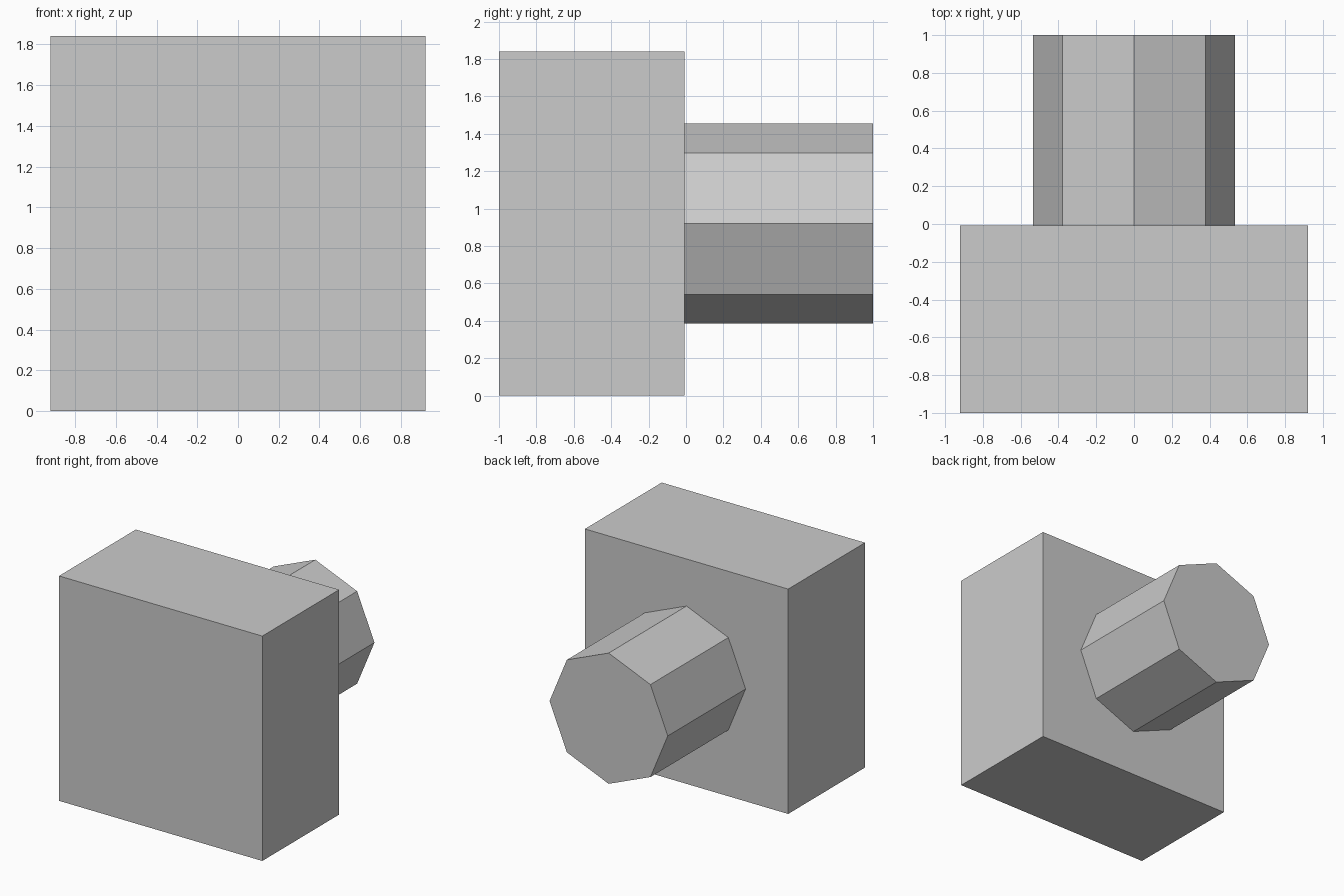
import bpy
import bmesh
import math
from mathutils import Matrix

if "Cube" in bpy.data.objects:
    bpy.data.objects.remove(bpy.data.objects["Cube"])

grey = bpy.data.materials.new("plain grey")
grey.diffuse_color = (0.6, 0.6, 0.6, 1)
grey.use_nodes = True
grey.node_tree.nodes["Principled BSDF"].inputs["Base Color"].default_value = grey.diffuse_color

HALF = 0.92      # half width of the block, and height of the shaft axis
JOIN = -0.007    # y where block and shaft meet


def add_part(name, bm):
    mesh = bpy.data.meshes.new(name)
    bmesh.ops.recalc_face_normals(bm, faces=bm.faces)
    bm.to_mesh(mesh)
    bm.free()
    mesh.materials.append(grey)
    obj = bpy.data.objects.new(name, mesh)
    bpy.context.collection.objects.link(obj)


# Square block at the front
bm = bmesh.new()
bmesh.ops.create_cube(bm, size=1, matrix=Matrix.Translation((0, (JOIN - 1) / 2, HALF))
                      @ Matrix.Diagonal((2 * HALF, JOIN + 1, 2 * HALF, 1)))
add_part("block", bm)

# Eight-sided shaft behind it, with a corner pointing straight up
bm = bmesh.new()
bmesh.ops.create_cone(bm, cap_ends=True, segments=8, radius1=0.535, radius2=0.535,
                      depth=1 - JOIN,
                      matrix=Matrix.Translation((0, (JOIN + 1) / 2, HALF))
                      @ Matrix.Rotation(math.radians(90), 4, 'X'))
add_part("shaft", bm)
